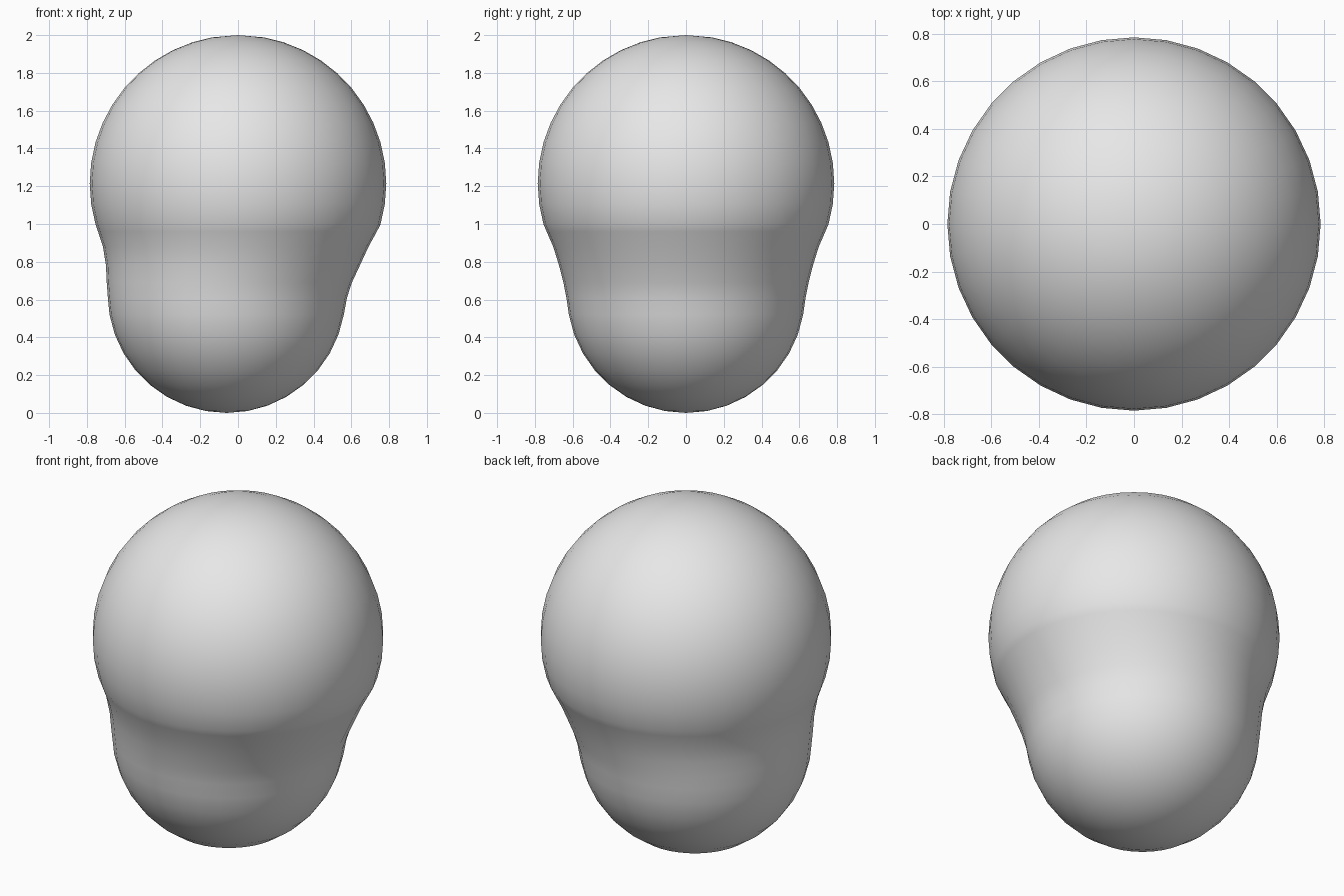
import bpy, bmesh, math

if "Cube" in bpy.data.objects:
    bpy.data.objects.remove(bpy.data.objects["Cube"], do_unlink=True)

SEGMENTS = 36
UPPER_Z, UPPER_R = 1.215, 0.785          # large upper ball
LOWER_X, LOWER_Z, LOWER_R = -0.06, 0.63, 0.63   # smaller lower ball, set off to the right

# Light grey material
grey = bpy.data.materials.new("light grey")
grey.use_nodes = True
grey.diffuse_color = (0.8, 0.8, 0.8, 1)
grey.node_tree.nodes["Principled BSDF"].inputs["Base Color"].default_value = (0.8, 0.8, 0.8, 1)

# Rings as (height, radius, x offset): lower ball, blended waist, upper ball
rings = []
for i in range(1, 9):
    a = math.radians(10 * i)
    rings.append((LOWER_Z - LOWER_R * math.cos(a), LOWER_R * math.sin(a), LOWER_X))
rings += [(0.61, 0.633, -0.056), (0.69, 0.649, -0.046), (0.78, 0.672, -0.027),
          (0.88, 0.703, -0.012), (0.96, 0.738, -0.003)]
for i in range(-16, 81, 8):
    a = math.radians(i)
    rings.append((UPPER_Z + UPPER_R * math.sin(a), UPPER_R * math.cos(a), 0))

# Blended body: bridge the rings and close them with poles
bm = bmesh.new()
loops = []
for z, r, cx in rings:
    loops.append([bm.verts.new((cx + r * math.cos(2 * math.pi * k / SEGMENTS),
                                r * math.sin(2 * math.pi * k / SEGMENTS), z))
                  for k in range(SEGMENTS)])
bottom = bm.verts.new((LOWER_X, 0, 0))
top = bm.verts.new((0, 0, UPPER_Z + UPPER_R))
for k in range(SEGMENTS):
    n = (k + 1) % SEGMENTS
    for low, high in zip(loops, loops[1:]):
        bm.faces.new((low[k], low[n], high[n], high[k]))
    bm.faces.new((bottom, loops[0][n], loops[0][k]))
    bm.faces.new((loops[-1][k], loops[-1][n], top))
for f in bm.faces:
    f.smooth = True
bmesh.ops.recalc_face_normals(bm, faces=bm.faces)

mesh = bpy.data.meshes.new("blended_body")
bm.to_mesh(mesh)
bm.free()
mesh.materials.append(grey)
body = bpy.data.objects.new("blended_body", mesh)
bpy.context.collection.objects.link(body)
